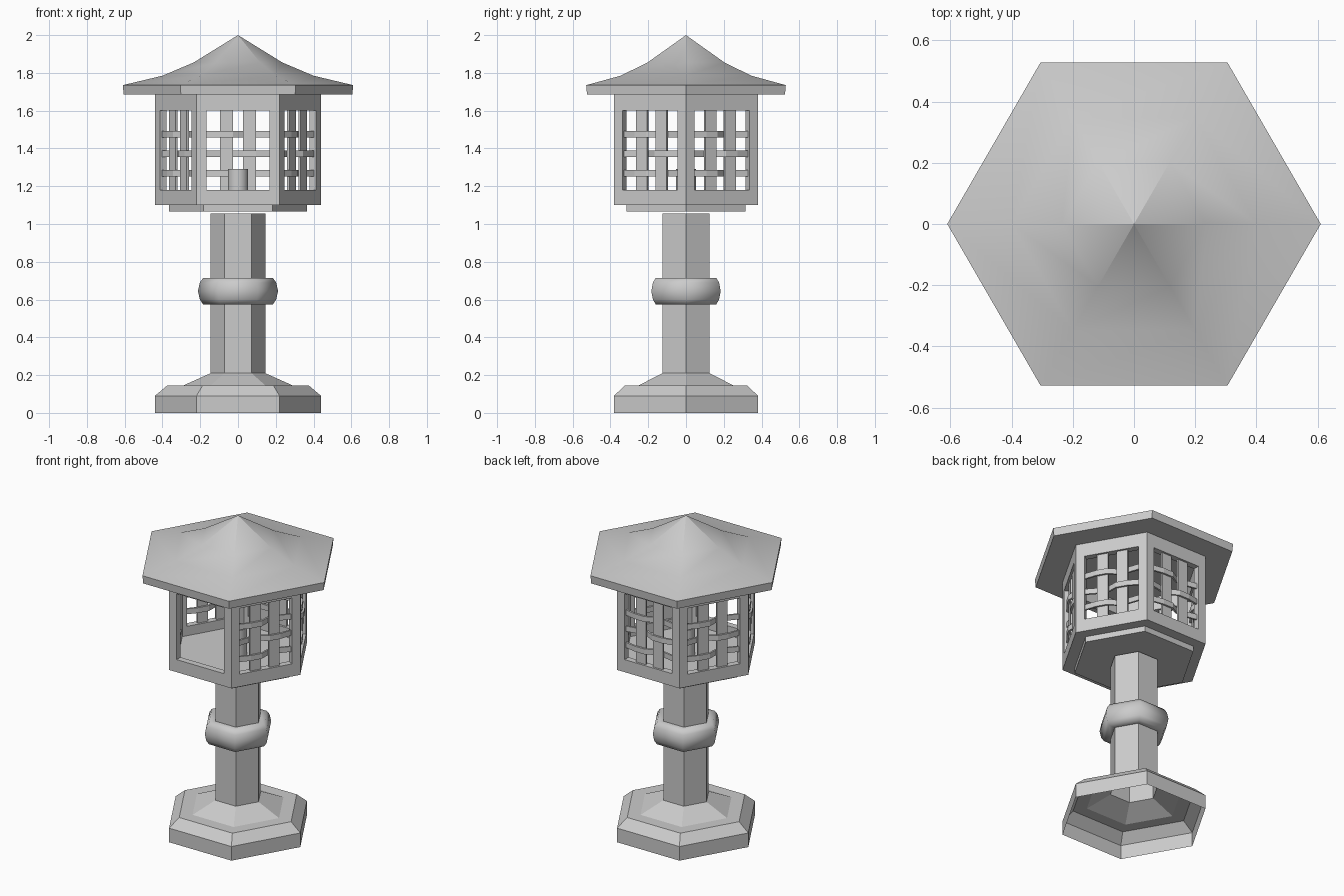
import bpy, bmesh, math
from mathutils import Matrix, Vector

cube = bpy.data.objects.get("Cube")
if cube:
    bpy.data.objects.remove(cube, do_unlink=True)

stone = bpy.data.materials.new("grey_stone")
stone.use_nodes = True
GREY = (0.6, 0.6, 0.6, 1)
stone.diffuse_color = GREY
stone.node_tree.nodes["Principled BSDF"].inputs["Base Color"].default_value = GREY


def finish(name, bm, smooth=None):
    mesh = bpy.data.meshes.new(name)
    bm.to_mesh(mesh)
    bm.free()
    mesh.materials.append(stone)
    obj = bpy.data.objects.new(name, mesh)
    bpy.context.collection.objects.link(obj)
    if smooth:
        bpy.ops.object.select_all(action='DESELECT')
        obj.select_set(True)
        bpy.context.view_layer.objects.active = obj
        bpy.ops.object.shade_smooth_by_angle(angle=math.radians(smooth))
    return obj


def turned(name, profile, sides=6, bottom=True, top=True, smooth=None):
    """Revolve a (radius, height) profile, bottom to top, with few sides."""
    bm = bmesh.new()
    rings = [[bm.verts.new((r * math.cos(math.tau * i / sides),
                            r * math.sin(math.tau * i / sides), z))
              for i in range(sides)] for r, z in profile]
    for low, high in zip(rings, rings[1:]):
        for i in range(sides):
            j = (i + 1) % sides
            bm.faces.new((low[i], low[j], high[j], high[i]))
    if bottom:
        bm.faces.new(rings[0][::-1])
    if top:
        bm.faces.new(rings[-1])
    bmesh.ops.remove_doubles(bm, verts=bm.verts, dist=0.0001)
    return finish(name, bm, smooth)


# Hollow foot, hollow post and rounded collar
turned("base", [(0.44, 0), (0.44, 0.09), (0.375, 0.145), (0.29, 0.145),
                (0.145, 0.21)], bottom=False, top=False)
turned("post", [(0.145, 0.21), (0.145, 1.055)], bottom=False)
turned("collar", [(0.14, 0.575), (0.185, 0.575), (0.202, 0.6), (0.212, 0.645),
                  (0.202, 0.69), (0.185, 0.715), (0.14, 0.715)],
       bottom=False, top=False, smooth=62)

# Lamp house floor, candle and roof
turned("support_plate", [(0.365, 1.065), (0.365, 1.10)])
turned("floor", [(0.42, 1.10), (0.42, 1.12)])
turned("candle", [(0.053, 1.12), (0.053, 1.29)], sides=24, smooth=40)
turned("roof", [(0.605, 1.685), (0.61, 1.735), (0.40, 1.785), (0.235, 1.855),
                (0, 2.0)], top=False, smooth=30)

# Lamp house walls: six panels, each with a window opening
R, HALF, WALL = 0.44, 0.167, 0.04
APOTHEM = R * math.cos(math.pi / 6)
columns = (-R / 2, -HALF, HALF, R / 2)
rows = (1.10, 1.18, 1.60, 1.69)


def side_matrix(k, depth):
    """Local x runs along side k and local y points outward."""
    turn = Matrix.Rotation(math.radians(60 * k - 60), 4, 'Z')
    return turn @ Matrix.Translation((0, depth, 0))


bm = bmesh.new()
for k in range(6):
    m = side_matrix(k, APOTHEM)
    grid = [[bm.verts.new(m @ Vector((x, 0, z))) for x in columns] for z in rows]
    for r in range(3):
        for c in range(3):
            if (r, c) != (1, 1):
                bm.faces.new((grid[r][c + 1], grid[r][c],
                              grid[r + 1][c], grid[r + 1][c + 1]))
bmesh.ops.remove_doubles(bm, verts=bm.verts, dist=0.0001)
walls = finish("lamp_house_walls", bm)
solid = walls.modifiers.new("thickness", 'SOLIDIFY')
solid.thickness = WALL
solid.offset = -1
solid.use_even_offset = True


# Woven window lattice
def strip(bm, path, thick, z0, z1, m):
    """Flat strip following (x, y) points, from height z0 to z1."""
    t = thick / 2
    loops = [[bm.verts.new(m @ Vector((x, y + dy, z)))
              for dy, z in ((-t, z0), (t, z0), (t, z1), (-t, z1))]
             for x, y in path]
    faces = [bm.faces.new(loops[0]), bm.faces.new(loops[-1][::-1])]
    for a, b in zip(loops, loops[1:]):
        for i in range(4):
            j = (i + 1) % 4
            faces.append(bm.faces.new((a[j], a[i], b[i], b[j])))
    bmesh.ops.recalc_face_normals(bm, faces=faces)


BAR, GAP, WAVE = 0.094, 0.026, 0.014
names = ("right_front_lattice", "right_back_lattice", "back_lattice",
         "left_back_lattice", "left_front_lattice")
sides = (0, 1, 2, 3, 5)  # the front side stays open
for name, k in zip(names, sides):
    # Side 0 faces +x, which is the model's left
    name = name.replace("right", "left") if k < 2 else name.replace("left", "right")
    if k in (0, 1):
        name = "left_back_lattice" if k == 0 else "back_lattice"
    elif k in (2, 3):
        name = "right_back_lattice" if k == 2 else "right_front_lattice"
    else:
        name = "left_front_lattice"
    k = {"left_back_lattice": 0, "back_lattice": 1, "right_back_lattice": 2,
         "right_front_lattice": 3, "left_front_lattice": 5}[name]
    m = side_matrix(k, APOTHEM - WALL / 2)
    bm = bmesh.new()
    for s in (-1, 1):
        strip(bm, [(s * GAP, 0), (s * BAR, 0)], 0.014, 1.18, 1.60, m)
    for row in range(3):
        z = 1.268 + 0.1035 * row
        w = WAVE if row % 2 else -WAVE
        path = [(-HALF, 0), (-BAR, w), (-GAP, w), (GAP, -w), (BAR, -w), (HALF, 0)]
        strip(bm, path, 0.012, z - 0.017, z + 0.017, m)
    finish(name, bm)
